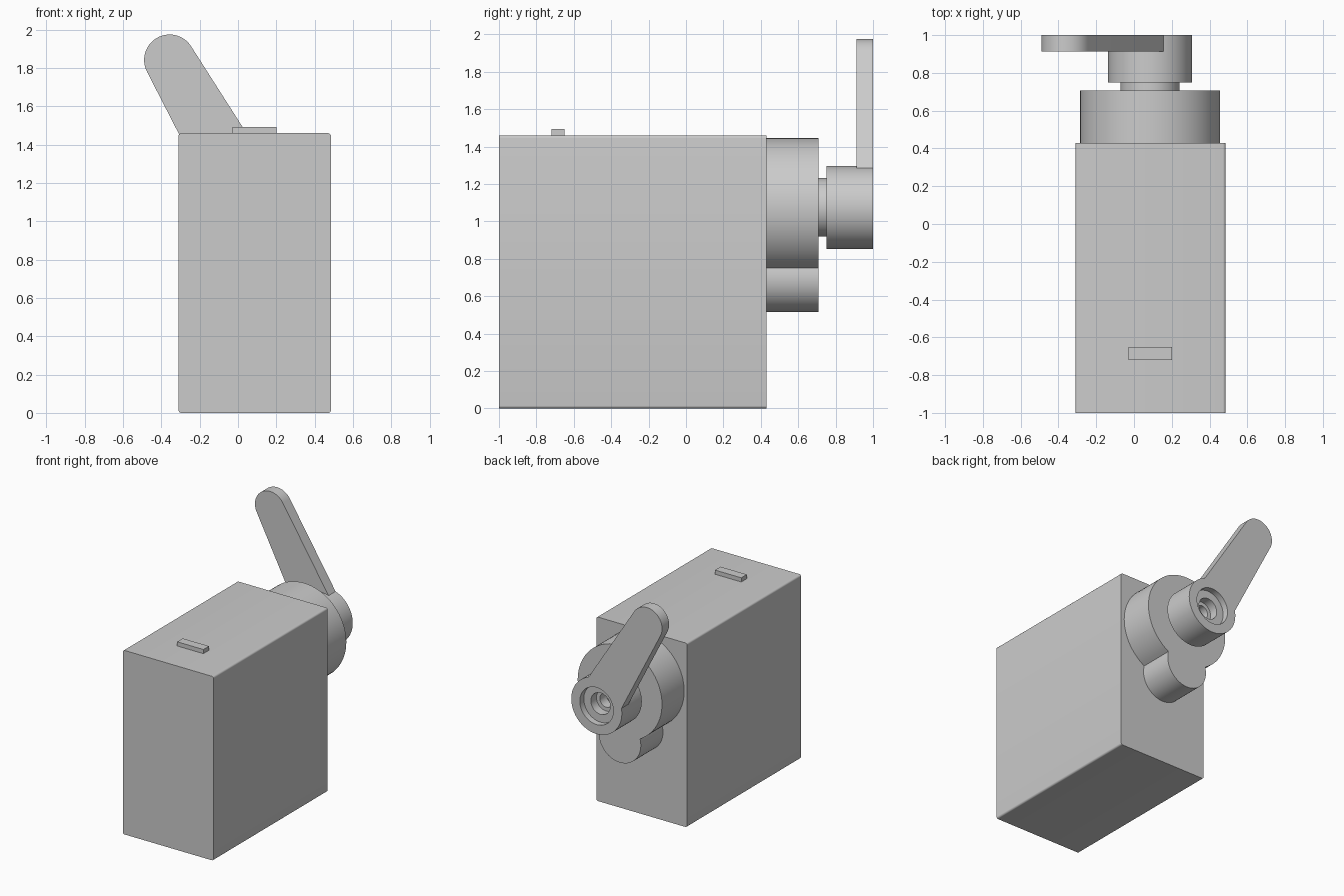
import bpy, bmesh
from math import sin, cos, radians
from mathutils import Matrix, Vector

cube = bpy.data.objects.get("Cube")
if cube:
    bpy.data.objects.remove(cube, do_unlink=True)

grey = bpy.data.materials.new("plain grey")
grey.use_nodes = True
COLOUR = (0.6, 0.6, 0.6, 1)
grey.diffuse_color = COLOUR
grey.node_tree.nodes["Principled BSDF"].inputs["Base Color"].default_value = COLOUR

AXIS_X, AXIS_Z = 0.085, 1.075   # centre line of the output shaft
HUB_R = 0.222


def finish(name, bm):
    bmesh.ops.recalc_face_normals(bm, faces=bm.faces)
    mesh = bpy.data.meshes.new(name)
    bm.to_mesh(mesh)
    bm.free()
    mesh.materials.append(grey)
    mesh.shade_smooth()
    mesh.set_sharp_from_angle(angle=radians(30))
    obj = bpy.data.objects.new(name, mesh)
    bpy.context.collection.objects.link(obj)
    return obj


def arc(x, z, r, start, end, n):
    angles = [radians(start + (end - start) * i / n) for i in range(n + 1)]
    return [(x + r * cos(a), z + r * sin(a)) for a in angles]


def prism(name, outline, y0, y1):
    """Extrude an x-z outline along y."""
    bm = bmesh.new()
    face = bm.faces.new([bm.verts.new((x, y0, z)) for x, z in outline])
    new = bmesh.ops.extrude_face_region(bm, geom=[face])["geom"]
    verts = [v for v in new if isinstance(v, bmesh.types.BMVert)]
    bmesh.ops.translate(bm, vec=(0, y1 - y0, 0), verts=verts)
    return finish(name, bm)


def lathe(name, profile, steps=64):
    """Spin a radius-y profile around the shaft axis."""
    bm = bmesh.new()
    verts = [bm.verts.new((AXIS_X + r, y, AXIS_Z)) for r, y in profile]
    edges = [bm.edges.new(pair) for pair in zip(verts, verts[1:])]
    bmesh.ops.spin(bm, geom=verts + edges, cent=(AXIS_X, 0, AXIS_Z), axis=(0, 1, 0),
                   angle=radians(360), steps=steps)
    bmesh.ops.remove_doubles(bm, verts=bm.verts, dist=0.0001)
    return finish(name, bm)


def rounded_rect(x0, x1, z0, z1, r):
    corners = [(x1 - r, z0 + r, -90), (x1 - r, z1 - r, 0),
               (x0 + r, z1 - r, 90), (x0 + r, z0 + r, 180)]
    return [p for x, z, a in corners for p in arc(x, z, r, a, a + 90, 5)]


# Case, with only its lengthwise edges rounded
prism("case", rounded_rect(-0.31, 0.485, 0, 1.46, 0.015), -1, 0.43)

# Small raised tab on top of the case
prism("top_tab", [(-0.03, 1.455), (0.2, 1.455), (0.2, 1.493), (-0.03, 1.493)], -0.72, -0.65)

# Gear housing: large disc joined with a smaller lobe below it
disc = arc(AXIS_X, AXIS_Z, 0.37, -61.4, 241.4, 64)
lobe = arc(AXIS_X, 0.699, 0.184, 164, 376, 32)
prism("gear_housing", disc + lobe[1:-1], 0.43, 0.708)

# Output shaft
lathe("output_shaft", [(0, 0.70), (0.157, 0.70), (0.157, 0.76), (0, 0.76)])

# Horn hub with stepped screw recess
lathe("horn_hub", [(0, 0.75), (HUB_R, 0.75), (HUB_R, 1), (0.147, 1), (0.147, 0.95),
                   (0.085, 0.95), (0.085, 0.88), (0.055, 0.88), (0.055, 0.80), (0, 0.80)])

# Horn arm: rounded tip, tapered sides, base following the hub
tip = arc(-0.357, 1.842, 0.133, 33, 207, 32)
base = arc(AXIS_X, AXIS_Z, HUB_R - 0.004, 171, 70, 24)
prism("horn_arm", tip + base, 0.912, 1)
